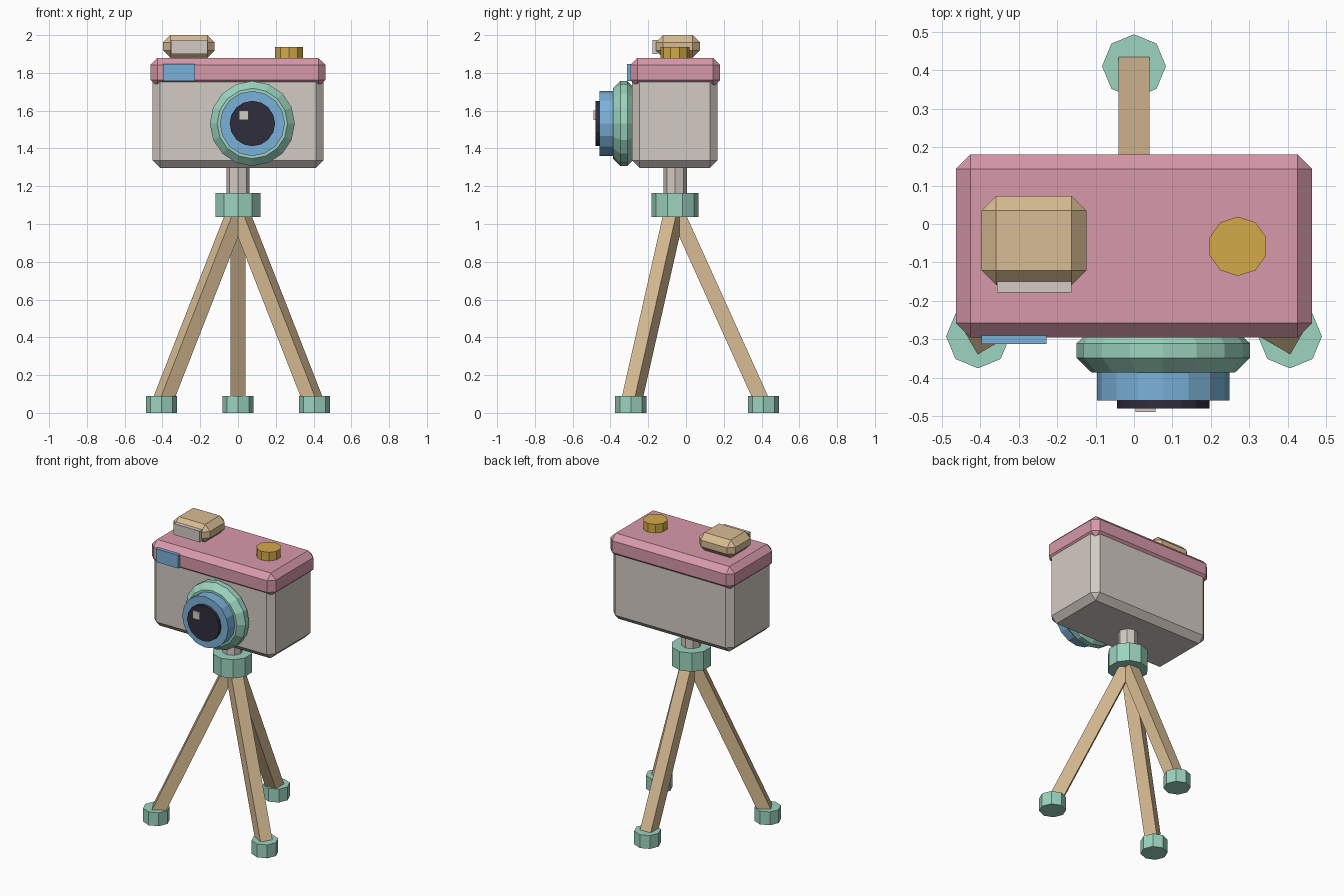
import bpy
import math
from mathutils import Matrix, Vector

default_cube = bpy.data.objects.get("Cube")
if default_cube:
    bpy.data.objects.remove(default_cube, do_unlink=True)


def make_material(name, hex_code):
    """Flat colour from an sRGB hex code, stored as linear values."""
    def linear(c):
        return c / 12.92 if c <= 0.04045 else ((c + 0.055) / 1.055) ** 2.4
    rgb = [linear(v / 255) for v in bytes.fromhex(hex_code)]
    mat = bpy.data.materials.new(name)
    mat.use_nodes = True
    mat.diffuse_color = (*rgb, 1)
    mat.node_tree.nodes["Principled BSDF"].inputs["Base Color"].default_value = (*rgb, 1)
    return mat


CREAM = make_material("warm_grey", "d3cbc3")
PINK = make_material("dusty_pink", "d799a9")
MINT = make_material("mint", "9cd4bf")
BLUE = make_material("sky_blue", "7ab1d8")
WOOD = make_material("light_wood", "d8bc93")
GOLD = make_material("gold", "d3aa49")
DARK = make_material("dark_glass", "302d3d")

AXIS_Y = -0.058  # depth of the tripod and camera centre line


def finish(obj, name, mat, bevel):
    obj.name = name
    obj.data.name = name
    obj.data.materials.append(mat)
    if bevel:
        mod = obj.modifiers.new("chamfer", "BEVEL")
        mod.width = bevel
        mod.segments = 1
        mod.limit_method = "ANGLE"
        mod.angle_limit = math.radians(50)
    return obj


def box(name, mat, x, y, z, bevel=0):
    """Box from (min, max) ranges on each axis."""
    ranges = (x, y, z)
    bpy.ops.mesh.primitive_cube_add(size=1)
    obj = bpy.context.object
    size = Matrix.Diagonal([hi - lo for lo, hi in ranges]).to_4x4()
    obj.data.transform(size)
    obj.location = [(lo + hi) / 2 for lo, hi in ranges]
    return finish(obj, name, mat, bevel)


def post(name, mat, sides, radius, x, y, z):
    """Upright faceted cylinder with a z range."""
    bpy.ops.mesh.primitive_cylinder_add(
        vertices=sides, radius=radius, depth=z[1] - z[0],
        location=(x, y, (z[0] + z[1]) / 2))
    return finish(bpy.context.object, name, mat, 0)


def lens_part(name, mat, radius, y, bevel=0):
    """Faceted cylinder along the lens axis with a y range."""
    bpy.ops.mesh.primitive_cylinder_add(
        vertices=16, radius=radius, depth=y[1] - y[0],
        location=(0.076, (y[0] + y[1]) / 2, 1.532),
        rotation=(math.pi / 2, 0, 0))
    return finish(bpy.context.object, name, mat, bevel)


# Camera body and lid
box("camera_body", CREAM, (-0.453, 0.453), (-0.285, 0.167), (1.297, 1.8), 0.04)
box("camera_lid", PINK, (-0.463, 0.463), (-0.295, 0.181), (1.725, 1.88), 0.038)

# Viewfinder, front window and shutter button
box("viewfinder", WOOD, (-0.396, -0.124), (-0.159, 0.073), (1.88, 2.0), 0.038)
box("viewfinder_window", CREAM, (-0.356, -0.162), (-0.178, -0.15), (1.9, 1.975))
box("front_panel", BLUE, (-0.396, -0.228), (-0.312, -0.288), (1.757, 1.847))
post("shutter_button", GOLD, 10, 0.077, 0.27, AXIS_Y, (1.87, 1.938))

# Lens, from the body outward
lens_part("lens_ring", MINT, 0.225, (-0.386, -0.272), 0.038)
lens_part("lens_barrel", BLUE, 0.172, (-0.458, -0.36))
lens_part("lens_glass", DARK, 0.12, (-0.48, -0.44))
box("lens_glint", CREAM, (0.004, 0.056), (-0.489, -0.479), (1.55, 1.602))

# Tripod head
post("tripod_neck", CREAM, 8, 0.062, 0, AXIS_Y, (1.15, 1.32))
post("tripod_hub", MINT, 10, 0.125, 0, AXIS_Y, (1.037, 1.163))

# Three splayed legs with feet
LEG_SPREAD = 0.468
LEG_WIDTH = 0.08
for side, angle in (("back", 90), ("front_right", 210), ("front_left", 330)):
    turn = math.radians(angle)
    outward = Vector((math.cos(turn), math.sin(turn), 0))
    centre = Vector((0, AXIS_Y, 0))
    top = centre + Vector((0, 0, 1.08))
    bottom = centre + outward * LEG_SPREAD + Vector((0, 0, 0.045))

    along = (top - bottom).normalized()
    across = Vector((0, 0, 1)).cross(outward)
    frame = Matrix((across.cross(along), across, along)).transposed()
    half = LEG_WIDTH / 2
    length = (top - bottom).length / 2
    leg = box(side + "_leg", WOOD, (-half, half), (-half, half), (-length, length))
    # Keep the frame right-handed so the faces stay outward
    if frame.determinant() < 0:
        frame.col[0] = -frame.col[0]
    leg.matrix_world = Matrix.Translation((top + bottom) / 2) @ frame.to_4x4()

    post(side + "_foot", MINT, 8, 0.083, bottom.x, bottom.y, (0, 0.09))
